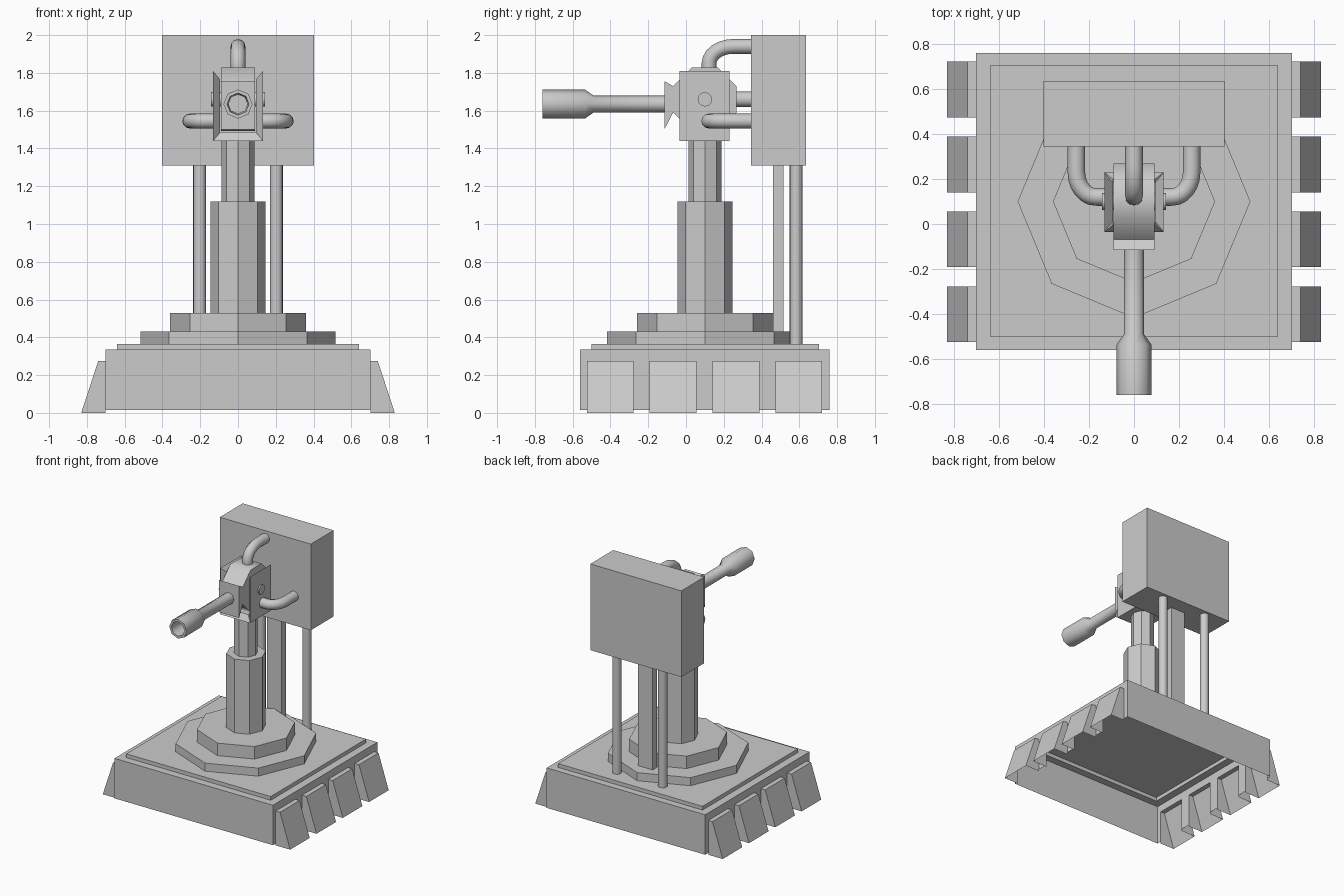
import bpy, bmesh, math
from mathutils import Vector

if "Cube" in bpy.data.objects:
    bpy.data.objects.remove(bpy.data.objects["Cube"], do_unlink=True)

grey = bpy.data.materials.new("plain_grey")
grey.use_nodes = True
grey.diffuse_color = (0.6, 0.6, 0.6, 1)
grey.node_tree.nodes["Principled BSDF"].inputs["Base Color"].default_value = (0.6, 0.6, 0.6, 1)


def select(ob):
    bpy.ops.object.select_all(action='DESELECT')
    ob.select_set(True)
    bpy.context.view_layer.objects.active = ob


def finish(name, bm, smooth=None):
    bmesh.ops.remove_doubles(bm, verts=bm.verts, dist=0.0005)
    bmesh.ops.recalc_face_normals(bm, faces=bm.faces)
    me = bpy.data.meshes.new(name)
    bm.to_mesh(me)
    bm.free()
    ob = bpy.data.objects.new(name, me)
    bpy.context.collection.objects.link(ob)
    me.materials.append(grey)
    if smooth:
        select(ob)
        bpy.ops.object.shade_smooth_by_angle(angle=math.radians(smooth))
    return ob


def face(bm, pts):
    return bm.faces.new([bm.verts.new(p) for p in pts])


def bridge(bm, a, b):
    for i in range(len(a)):
        j = (i + 1) % len(a)
        face(bm, [a[i], a[j], b[j], b[i]])


def solid(name, loops, smooth=None):
    """Closed body lofted through matching loops of points."""
    bm = bmesh.new()
    for a, b in zip(loops, loops[1:]):
        bridge(bm, a, b)
    face(bm, loops[0])
    face(bm, loops[-1])
    return finish(name, bm, smooth)


def rect(x0, x1, y0, y1, z):
    return [(x0, y0, z), (x1, y0, z), (x1, y1, z), (x0, y1, z)]


def box(name, x0, x1, y0, y1, z0, z1):
    return solid(name, [rect(x0, x1, y0, y1, z0), rect(x0, x1, y0, y1, z1)])


def ring(center, axis, r, n):
    c, out = Vector(center), []
    for i in range(n):
        u, v = r * math.cos(math.tau * i / n), r * math.sin(math.tau * i / n)
        out.append(c + Vector({'X': (0, u, v), 'Y': (u, 0, v), 'Z': (u, v, 0)}[axis]))
    return out


def rod(name, a, b, axis, r, n=8, smooth=None):
    return solid(name, [ring(a, axis, r, n), ring(b, axis, r, n)], smooth)


def pipe(name, pts, r):
    """Round pipe that bends smoothly from straight end to straight end."""
    cu = bpy.data.curves.new(name, 'CURVE')
    cu.dimensions = '3D'
    cu.bevel_depth, cu.bevel_resolution = r, 4
    cu.resolution_u, cu.use_fill_caps = 6, True
    start, bend_in, corner, bend_out, end = [Vector(p) for p in pts]
    sp = cu.splines.new('BEZIER')
    sp.bezier_points.add(3)
    path = [start, bend_in, bend_out, end]
    for i, (bp, p) in enumerate(zip(sp.bezier_points, path)):
        bp.handle_left_type = bp.handle_right_type = 'FREE'
        before = path[max(i - 1, 0)] if i != 2 else corner
        after = path[min(i + 1, 3)] if i != 1 else corner
        bp.co = p
        bp.handle_left = p.lerp(before, 0.55)
        bp.handle_right = p.lerp(after, 0.55)
    ob = bpy.data.objects.new(name, cu)
    bpy.context.collection.objects.link(ob)
    cu.materials.append(grey)
    select(ob)
    bpy.ops.object.convert(target='MESH')
    bpy.ops.object.shade_smooth_by_angle(angle=math.radians(50))


# Hollow base, open below, with a raised top panel
X, Y0, Y1, LOW, TOP, FT = 0.702, -0.56, 0.76, 0.015, 0.335, 0.275
feet_y = [(-0.525 + 0.333 * i, -0.278 + 0.333 * i) for i in range(4)]
bm = bmesh.new()
outer = rect(-X, X, Y0, Y1, TOP)
inner = rect(-0.64, 0.64, -0.5, 0.705, TOP)
raised = rect(-0.64, 0.64, -0.5, 0.705, 0.365)
bridge(bm, outer, inner)
bridge(bm, inner, raised)
face(bm, raised)
for y in (Y0, Y1):
    face(bm, [(-X, y, LOW), (X, y, LOW), (X, y, TOP), (-X, y, TOP)])
piers = [Y0] + [y for pair in feet_y for y in pair] + [Y1]
for x in (-X, X):
    face(bm, [(x, Y0, FT), (x, Y1, FT), (x, Y1, TOP), (x, Y0, TOP)])
    for a, b in zip(piers[::2], piers[1::2]):
        face(bm, [(x, a, LOW), (x, b, LOW), (x, b, FT), (x, a, FT)])
finish("base_shell", bm)

# Sloped feet, hollow towards the base
for side, s in (("right", -1), ("left", 1)):
    for i, (a, b) in enumerate(feet_y):
        bm = bmesh.new()
        face(bm, [(s * 0.74, a, FT), (s * 0.74, b, FT), (s * 0.83, b, 0), (s * 0.83, a, 0)])
        face(bm, [(s * X, a, FT), (s * X, b, FT), (s * 0.74, b, FT), (s * 0.74, a, FT)])
        for y in (a, b):
            face(bm, [(s * X, y, 0), (s * 0.83, y, 0), (s * 0.74, y, FT), (s * X, y, FT)])
        finish(f"{side}_foot_{i + 1}", bm)

# Eight-sided tiers and column
CY = 0.1
for name, r, z0, z1 in (("lower_tier", 0.517, 0.365, 0.43), ("upper_tier", 0.36, 0.43, 0.53),
                        ("lower_column", 0.145, 0.53, 1.12), ("upper_column", 0.087, 1.12, 1.45)):
    rod(name, (0, CY, z0), (0, CY, z1), 'Z', r)

# Rear cabinet and its supports
box("rear_cabinet", -0.403, 0.403, 0.345, 0.635, 1.31, 2.0)
box("centre_support", -0.065, 0.065, 0.46, 0.515, 0.365, 1.31)
for side, s in (("right", -1), ("left", 1)):
    rod(f"{side}_post", (s * 0.203, 0.583, 0.365), (s * 0.203, 0.583, 1.31), 'Z', 0.034, 16, 40)

# Cradle: floor and two cheeks, each narrowing inwards
solid("cradle_floor", [rect(-0.132, 0.132, -0.035, 0.23, 1.44),
                       rect(-0.094, 0.094, -0.005, 0.2, 1.487)])
for side, s in (("right", -1), ("left", 1)):
    solid(f"{side}_cheek", [[(s * x, y, z) for y, z in ((-0.035 + d, 1.44 + d), (0.23 - d, 1.44 + d),
                             (0.23 - d, 1.81 - d), (-0.035 + d, 1.81 - d))]
                            for x, d in ((0.132, 0), (0.094, 0.045))])
rod("pivot_pin", (-0.142, CY, 1.66), (0.142, CY, 1.66), 'X', 0.038, 12, 40)

# Eight-sided drum with a flared front lip
R = 0.168 / math.cos(math.pi / 8)
profile = [(CY + R * math.cos(t), 1.66 + R * math.sin(t))
           for t in (math.pi / 8 + k * math.pi / 4 for k in range(8))]
profile[4:4] = [(-0.115, 1.757), (-0.115, 1.5)]
solid("drum", [[(x, y, z) for y, z in profile] for x in (-0.09, 0.09)], 50)
rod("rear_link", (0, 0.25, 1.66), (0, 0.35, 1.66), 'Y', 0.041, 12, 40)

# Barrel with a hollow wider nozzle
stations = [(-0.1, 0.045), (-0.49, 0.045), (-0.535, 0.077), (-0.76, 0.077),
            (-0.76, 0.058), (-0.62, 0.052)]
solid("barrel", [ring((0, y, 1.635), 'Y', r, 8) for y, r in stations], 50)

# Bent pipes between cabinet and head
pipe("top_pipe", [(0, 0.35, 1.94), (0, 0.25, 1.94), (0, 0.122, 1.94),
                  (0, 0.122, 1.85), (0, 0.122, 1.8)], 0.039)
for side, s in (("right", -1), ("left", 1)):
    pipe(f"{side}_pipe", [(s * 0.256, 0.35, 1.545), (s * 0.256, 0.23, 1.545), (s * 0.256, 0.12, 1.545),
                          (s * 0.17, 0.12, 1.545), (s * 0.12, 0.12, 1.545)], 0.039)
